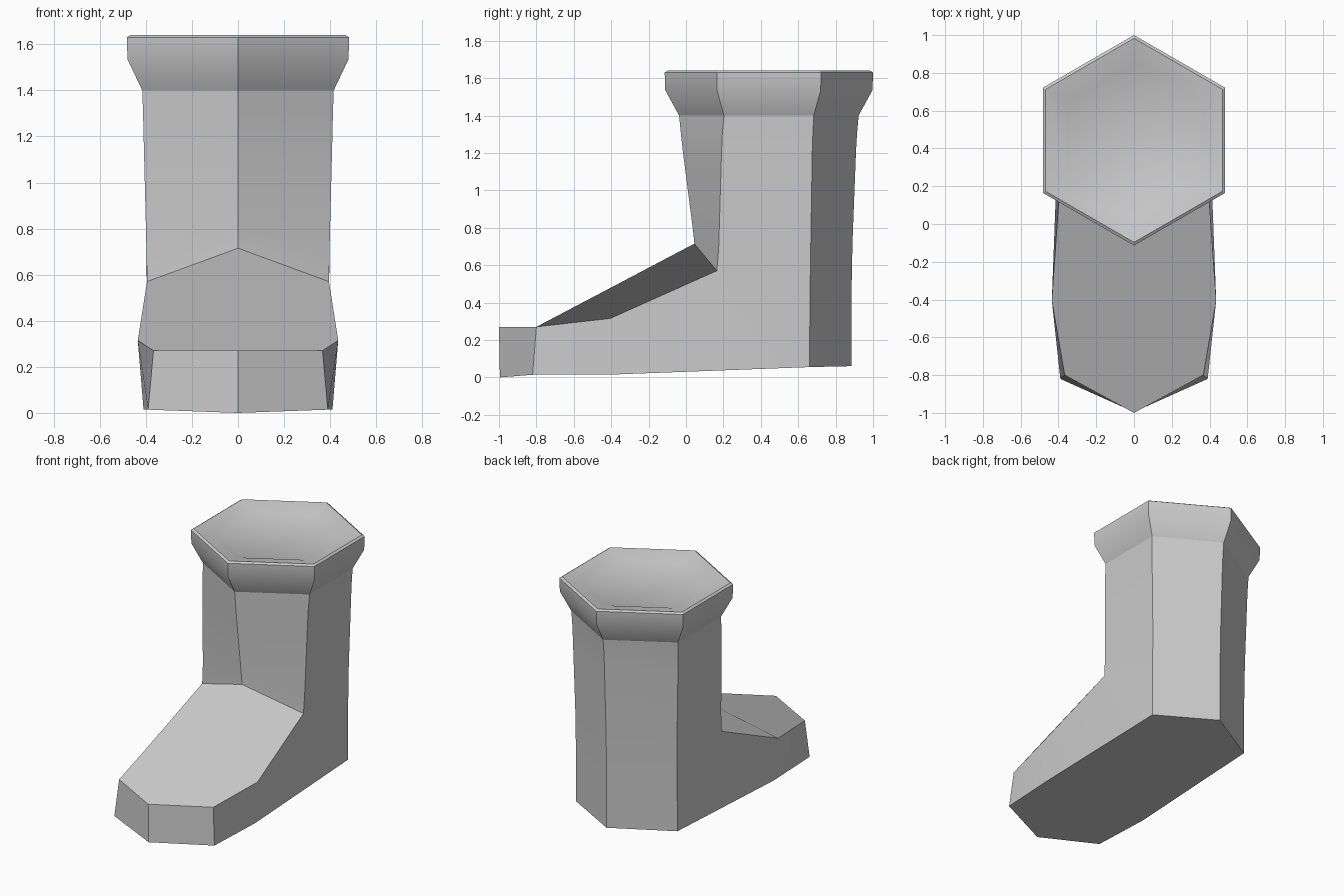
import bpy, bmesh, math

if "Cube" in bpy.data.objects:
    bpy.data.objects.remove(bpy.data.objects["Cube"])

CY = 0.443  # shaft axis


def hexagon(r, z, cy=CY):
    # six-sided ring, corner 0 at the front, counter-clockwise
    return [(r * math.sin(math.radians(60 * i)), cy - r * math.cos(math.radians(60 * i)), z)
            for i in range(6)]


def leg_ring(x, front, side_f, side_b, back):
    # mirrored ring from (y, z) pairs
    return [(0, *front), (x, *side_f), (x, *side_b), (0, *back), (-x, *side_b), (-x, *side_f)]


def add_ring(bm, pts):
    return [bm.verts.new(p) for p in pts]


def bridge(bm, a, b):
    n = len(a)
    for i in range(n):
        bm.faces.new((a[i], a[(i + 1) % n], b[(i + 1) % n], b[i]))


def finish(bm, name):
    bmesh.ops.recalc_face_normals(bm, faces=bm.faces)
    mesh = bpy.data.meshes.new(name)
    bm.to_mesh(mesh)
    bm.free()
    ob = bpy.data.objects.new(name, mesh)
    bpy.context.collection.objects.link(ob)
    bpy.ops.object.select_all(action='DESELECT')
    ob.select_set(True)
    bpy.context.view_layer.objects.active = ob
    bpy.ops.object.shade_smooth_by_angle(angle=math.radians(30))
    return ob


# Shaft and foot as one body
bm = bmesh.new()
rings = [add_ring(bm, p) for p in (
    leg_ring(0.395, (0.045, 0.715), (0.165, 0.57), (0.663, 0.46), (0.885, 0.46)),
    leg_ring(0.397, (0.037, 0.79), (0.175, 0.695), (0.667, 0.72), (0.890, 0.72)),
    leg_ring(0.41, (-0.017, 1.21), (0.19, 1.21), (0.675, 1.21), (0.909, 1.21)),
    leg_ring(0.412, (-0.027, 1.30), (0.194, 1.30), (0.678, 1.30), (0.914, 1.30)),
    hexagon(0.48, 1.40))]
for a, b in zip(rings, rings[1:]):
    bridge(bm, a, b)
ankle = rings[0]

# Sole outline and upper toe edge, mirrored
half_sole = [(0.39, -0.82, 0.014), (0.41, -0.40, 0.015), (0.395, 0.66, 0.055)]
half_toe = [(0.367, -0.80, 0.27), (0.435, -0.405, 0.315)]
tip_low, tip_top = add_ring(bm, [(0, -0.995, 0), (0, -1.0, 0.27)])
heel = bm.verts.new((0, 0.885, 0.06))
sole, toe = {}, {}
for s, front, back in ((1, ankle[1], ankle[2]), (-1, ankle[5], ankle[4])):
    sole[s] = lo = add_ring(bm, [(s * x, y, z) for x, y, z in half_sole])
    toe[s] = up = add_ring(bm, [(s * x, y, z) for x, y, z in half_toe])
    bm.faces.new((tip_low, lo[0], up[0], tip_top))
    bm.faces.new((lo[0], lo[1], up[1], up[0]))
    bm.faces.new((lo[1], lo[2], back, front, up[1]))
    bm.faces.new((lo[2], heel, ankle[3], back))
bm.faces.new([tip_low] + sole[1] + [heel] + sole[-1][::-1])
bm.faces.new([tip_top] + toe[1] + [ankle[1], ankle[0], ankle[5]] + toe[-1][::-1])
finish(bm, "boot_body")

# Flared cuff with shallow recessed top
bm = bmesh.new()
rings = [add_ring(bm, hexagon(r, z)) for r, z in (
    (0.48, 1.40), (0.554, 1.535), (0.557, 1.63), (0.54, 1.64), (0.40, 1.61), (0.375, 1.60))]
for a, b in zip(rings, rings[1:]):
    bridge(bm, a, b)
bm.faces.new(rings[-1])
finish(bm, "boot_cuff")
